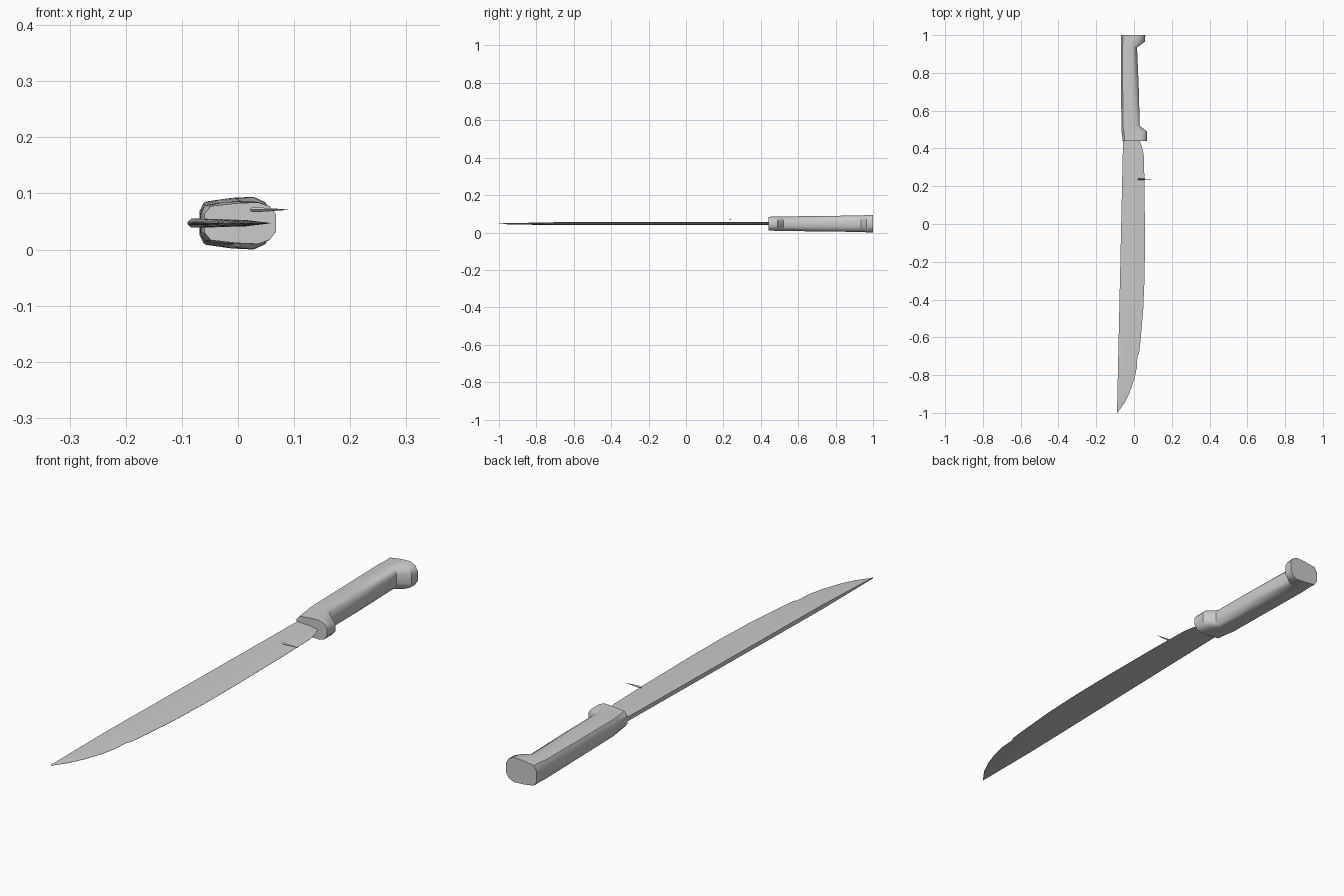
import bpy, bmesh
from math import radians

if "Cube" in bpy.data.objects:
    bpy.data.objects.remove(bpy.data.objects["Cube"])

ZC = 0.047  # height of the knife's mid plane


def loft(name, rings, smooth=None):
    """Skin a list of equal-sized point rings and cap both ends."""
    bm = bmesh.new()
    rows = [[bm.verts.new(p) for p in ring] for ring in rings]
    n = len(rows[0])
    for a, b in zip(rows, rows[1:]):
        for i in range(n):
            j = (i + 1) % n
            bm.faces.new((a[i], a[j], b[j], b[i]))
    bm.faces.new(rows[0])
    bm.faces.new(rows[-1])
    bmesh.ops.recalc_face_normals(bm, faces=bm.faces)
    mesh = bpy.data.meshes.new(name)
    bm.to_mesh(mesh)
    bm.free()
    obj = bpy.data.objects.new(name, mesh)
    bpy.context.collection.objects.link(obj)
    if smooth:
        bpy.ops.object.select_all(action='DESELECT')
        obj.select_set(True)
        bpy.context.view_layer.objects.active = obj
        bpy.ops.object.shade_smooth_by_angle(angle=radians(smooth))
    return obj


# Handle: faceted oval section swept through guard, grip and pommel
half = [(-1, 0.45), (-0.82, 0.82), (-0.1, 0.96), (0.5, 1), (0.82, 0.8), (1, 0.4)]
section = half + [(u, -v) for u, v in reversed(half)]
stations = [  # y, x min, x max, half height
    (0.44, -0.060, 0.068, 0.037), (0.49, -0.066, 0.068, 0.038),
    (0.52, -0.067, 0.030, 0.039), (0.70, -0.068, 0.026, 0.041),
    (0.935, -0.069, 0.016, 0.044), (0.965, -0.069, 0.058, 0.046),
    (1.00, -0.069, 0.060, 0.047)]
loft("handle", [[((a + b) / 2 + u * (b - a) / 2, y, ZC + v * h) for u, v in section]
                for y, a, b, h in stations], 40)

# Blade: wedge section, thick straight spine and curved, notched edge
edge = [(0.47, 0.02), (0.44, 0.030), (0.40, 0.045), (0.36, 0.052), (0.20, 0.056),
        (-0.10, 0.058), (-0.28, 0.056), (-0.45, 0.049), (-0.60, 0.036),
        (-0.685, 0.027), (-0.70, 0.018), (-0.76, 0.015), (-0.82, 0.002),
        (-0.89, -0.022), (-0.95, -0.052), (-1.0, -0.089)]
rings = []
for y, xe in edge:
    xs = -0.058 - 0.032 * (0.44 - y) / 1.44
    t = 0.008 * min(1, 0.25 + (y + 1) * 2.5)
    xm = xs + 0.65 * (xe - xs)
    rings.append([(xs, y, ZC + t), (xm, y, ZC + 0.7 * t), (xe, y, ZC + 0.0004),
                  (xe, y, ZC - 0.0004), (xm, y, ZC - 0.7 * t), (xs, y, ZC - t)])
loft("blade", rings, 30)

# Small spike floating over the blade near the guard
loft("spike", [[(x, 0.237 + r, 0.071), (x, 0.237, 0.071 + r),
                (x, 0.237 - r, 0.071), (x, 0.237, 0.071 - r)]
               for x, r in [(0.022, 0.003), (0.028, 0.0045), (0.055, 0.003), (0.089, 0.0003)]])
